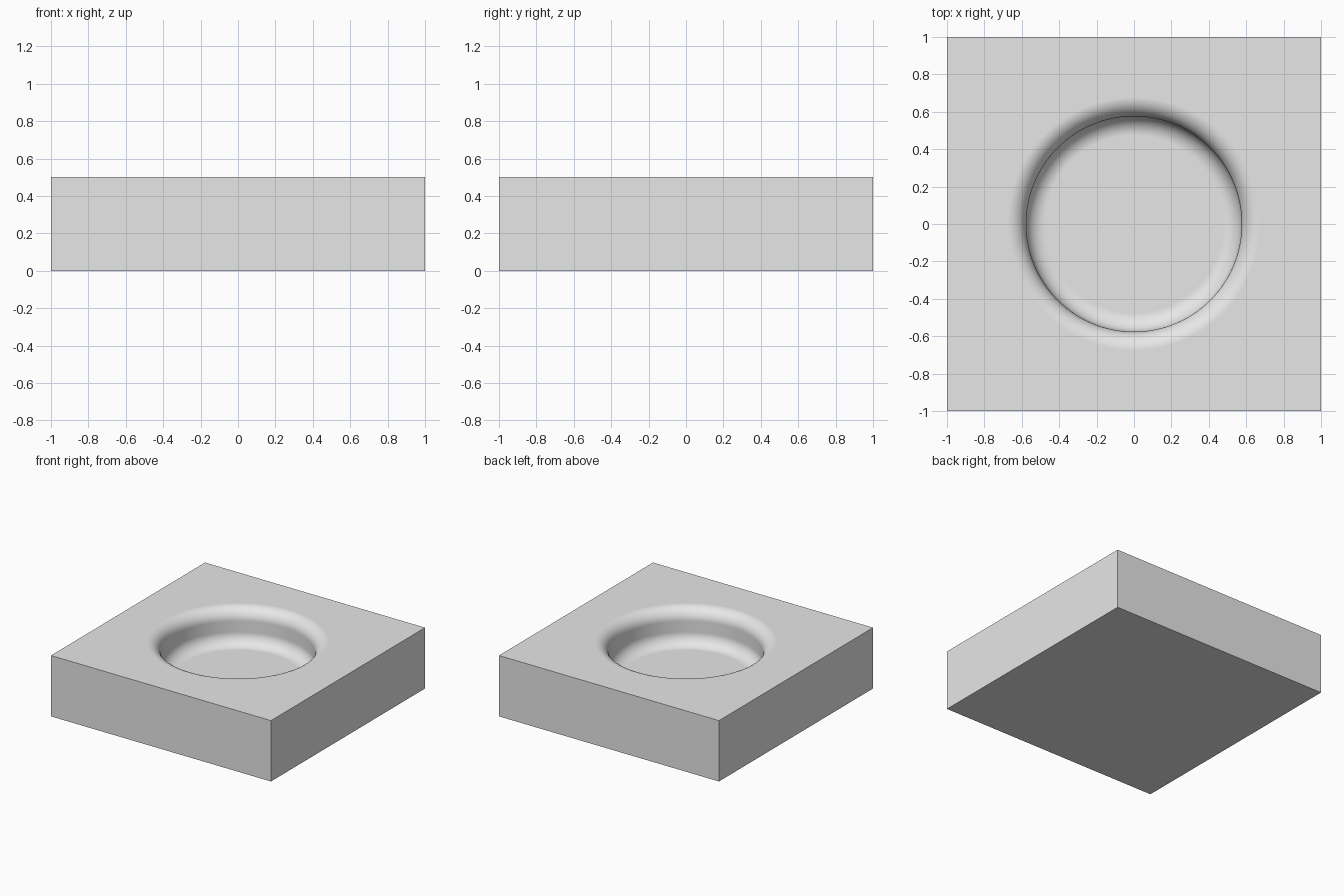
import bpy
import bmesh
from math import cos, sin, pi, radians

if "Cube" in bpy.data.objects:
    bpy.data.objects.remove(bpy.data.objects["Cube"], do_unlink=True)

SEGMENTS = 128
HEIGHT = 0.5
WALL_RADIUS = 0.576
FILLET = 0.1
FLOOR_Z = 0.21
ARC_STEPS = 12

# Plain grey material
grey = bpy.data.materials.new("plain_grey")
grey.use_nodes = True
colour = (0.8, 0.8, 0.8, 1)
grey.diffuse_color = colour
grey.node_tree.nodes["Principled BSDF"].inputs["Base Color"].default_value = colour

bm = bmesh.new()
angles = [2 * pi * i / SEGMENTS for i in range(SEGMENTS)]


def square_ring(z):
    """Points around the block outline, corners included."""
    ring = []
    for a in angles:
        r = 1 / max(abs(cos(a)), abs(sin(a)))
        ring.append(bm.verts.new((r * cos(a), r * sin(a), z)))
    return ring


def round_ring(r, z):
    return [bm.verts.new((r * cos(a), r * sin(a), z)) for a in angles]


# Block outline, then the rounded lip, wall and floor corner of the recess
rings = [square_ring(0), square_ring(HEIGHT)]
steps = [pi / 2 * i / ARC_STEPS for i in range(ARC_STEPS + 1)]
for t in steps:
    rings.append(round_ring(WALL_RADIUS + FILLET * (1 - sin(t)),
                            HEIGHT - FILLET * (1 - cos(t))))
for t in steps:
    rings.append(round_ring(WALL_RADIUS - FILLET * (1 - cos(t)),
                            FLOOR_Z + FILLET * (1 - sin(t))))

# Skin between neighbouring rings, then close the underside and the floor
for low, high in zip(rings, rings[1:]):
    for i in range(SEGMENTS):
        j = (i + 1) % SEGMENTS
        bm.faces.new((low[i], low[j], high[j], high[i]))
bm.faces.new(rings[0][::-1])
bm.faces.new(rings[-1])
bmesh.ops.recalc_face_normals(bm, faces=bm.faces)

mesh = bpy.data.meshes.new("recessed_block")
bm.to_mesh(mesh)
bm.free()
mesh.materials.append(grey)
block = bpy.data.objects.new("recessed_block", mesh)
bpy.context.collection.objects.link(block)

# Smooth recess with crisp block edges and flat-looking plates
bpy.context.view_layer.objects.active = block
block.select_set(True)
bpy.ops.object.shade_smooth_by_angle(angle=radians(30))
weighted = block.modifiers.new("weighted_normals", "WEIGHTED_NORMAL")
weighted.keep_sharp = True
